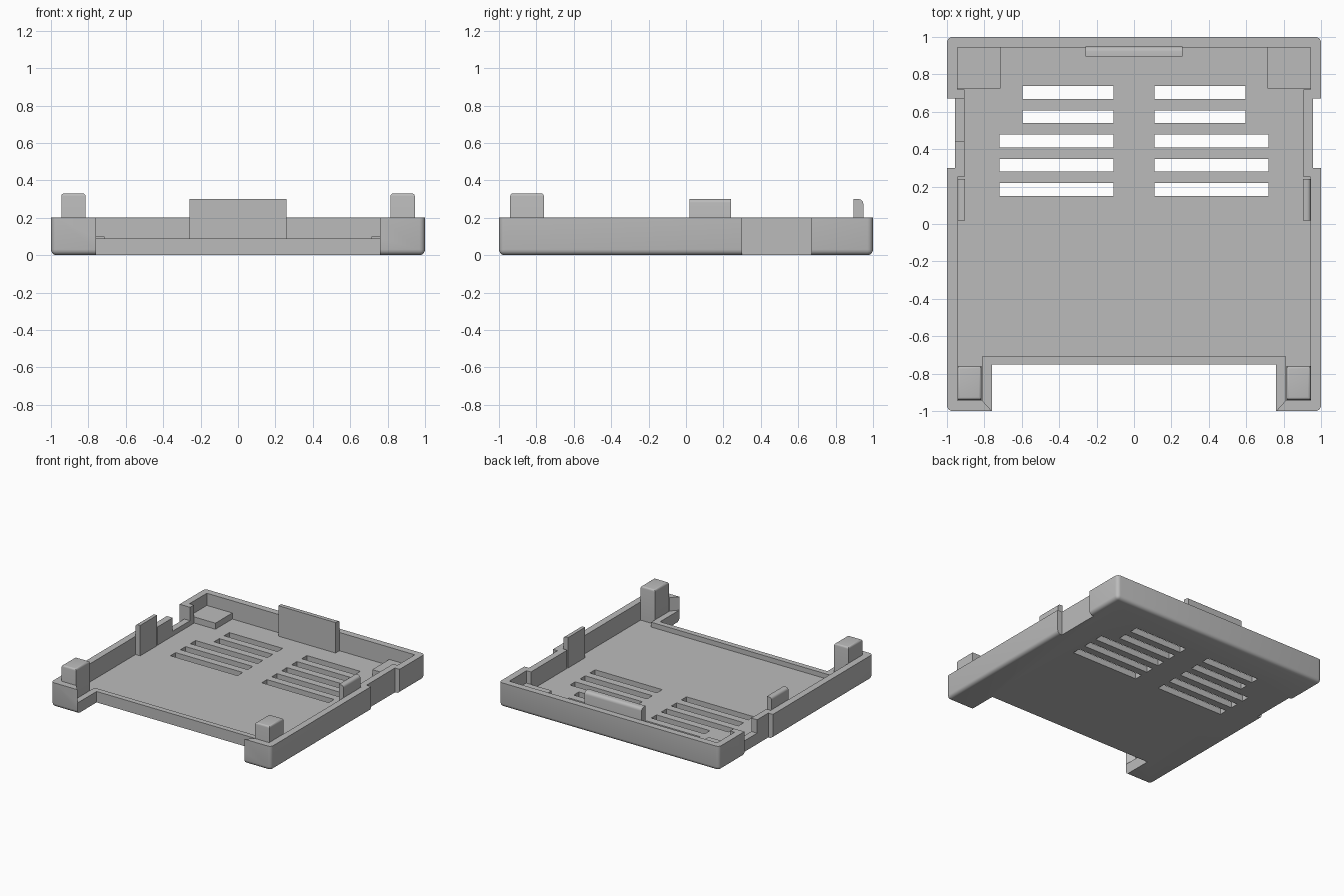
import bpy
import bmesh

cube = bpy.data.objects.get("Cube")
if cube:
    bpy.data.objects.remove(cube, do_unlink=True)

TOP, FLOOR, LIP = 0.20, 0.05, 0.09

grey = bpy.data.materials.new("plain grey")
grey.use_nodes = True
colour = (0.5, 0.5, 0.5, 1)
grey.diffuse_color = colour
grey.node_tree.nodes["Principled BSDF"].inputs["Base Color"].default_value = colour


def prism(name, outline, z0, z1):
    """Extrude a plan outline between two heights."""
    bm = bmesh.new()
    base = bm.faces.new([bm.verts.new((x, y, z0)) for x, y in outline])
    top = bmesh.ops.extrude_face_region(bm, geom=[base])["geom"]
    verts = [v for v in top if isinstance(v, bmesh.types.BMVert)]
    bmesh.ops.translate(bm, verts=verts, vec=(0, 0, z1 - z0))
    bmesh.ops.recalc_face_normals(bm, faces=bm.faces)
    mesh = bpy.data.meshes.new(name)
    bm.to_mesh(mesh)
    bm.free()
    obj = bpy.data.objects.new(name, mesh)
    bpy.context.collection.objects.link(obj)
    mesh.materials.append(grey)
    return obj


def box(name, x0, x1, y0, y1, z0, z1):
    return prism(name, [(x0, y0), (x1, y0), (x1, y1), (x0, y1)], z0, z1)


def mirrored(half):
    """Close a right-hand outline with its reflection."""
    return half + [(-x, y) for x, y in reversed(half)]


def round_edges(obj, width, rule, segments=4):
    """Bevel the edges whose midpoint satisfies the rule."""
    bm = bmesh.new()
    bm.from_mesh(obj.data)
    edges = [e for e in bm.edges if rule((e.verts[0].co + e.verts[1].co) / 2)]
    bmesh.ops.bevel(bm, geom=edges, offset=width, segments=segments,
                    profile=0.5, affect='EDGES')
    bm.to_mesh(obj.data)
    bm.free()


def activate(obj):
    bpy.ops.object.select_all(action='DESELECT')
    obj.select_set(True)
    bpy.context.view_layer.objects.active = obj


def cut(target, cutter):
    activate(target)
    mod = target.modifiers.new("cut", 'BOOLEAN')
    mod.operation, mod.solver, mod.object = 'DIFFERENCE', 'EXACT', cutter
    bpy.ops.object.modifier_apply(modifier=mod.name)
    bpy.data.objects.remove(cutter, do_unlink=True)


# Tray: rounded block, rim left sharp
tray = box("tray", -1, 1, -1, 1, 0, TOP)
round_edges(tray, 0.03, lambda m: m.z < TOP - 0.01)

# Hollow inside, thicker walls beside the side recesses
cavity = mirrored([(0.81, -0.705), (0.81, -0.945), (0.945, -0.945),
                   (0.945, 0.25), (0.905, 0.25), (0.905, 0.72),
                   (0.945, 0.72), (0.945, 0.945)])
cut(tray, prism("cavity", cavity, FLOOR, 0.4))

# Front opening with a low lip and mitred wall ends
cut(tray, prism("lip_cutter", mirrored([(0.70, -1.066), (0.82, -0.934),
                                        (0.82, -0.6)]), LIP, 0.4))
cut(tray, box("front_cutter", -0.76, 0.76, -1.2, -0.75, -0.1, 0.4))

# Outer side recesses, and the lowered wall on the right side
for side in (-1, 1):
    xs = sorted((side * 0.958, side * 1.1))
    cut(tray, box("recess_cutter", *xs, 0.30, 0.67, -0.1, 0.4))
cut(tray, box("port_cutter", -1.1, -0.85, 0.445, 0.67, LIP, 0.4))

# Vent slots
for row in range(5):
    y = 0.185 + row * 0.1295
    reach = 0.72 if row < 3 else 0.595
    for side in (-1, 1):
        xs = sorted((side * 0.11, side * reach))
        cut(tray, box("vent_cutter", *xs, y - 0.034, y + 0.034, -0.1, 0.15))

# Corner posts, side clips and rear pads
for side, label in ((-1, "right"), (1, "left")):
    xs = sorted((side * 0.815, side * 0.945))
    post = box(label + "_post", *xs, -0.94, -0.76, FLOOR, 0.33)
    round_edges(post, 0.015, lambda m: m.z > 0.32)

    xs = sorted((side * 0.903, side * 0.945))
    clip = box(label + "_clip", *xs, 0.02, 0.24, FLOOR, 0.30)
    round_edges(clip, 0.02, lambda m: m.z > 0.29 and abs(m.x) > 0.94)

    xs = sorted((side * 0.713, side * 0.945))
    box(label + "_pad", *xs, 0.725, 0.945, FLOOR, 0.10)

# Rear clip
rear = box("rear_clip", -0.26, 0.26, 0.895, 0.948, FLOOR, 0.30)
round_edges(rear, 0.025, lambda m: m.z > 0.29 and m.y > 0.94)

for obj in bpy.context.collection.objects:
    if obj.type == 'MESH' and grey.name in obj.data.materials:
        activate(obj)
        bpy.ops.object.shade_smooth_by_angle(angle=0.6)
